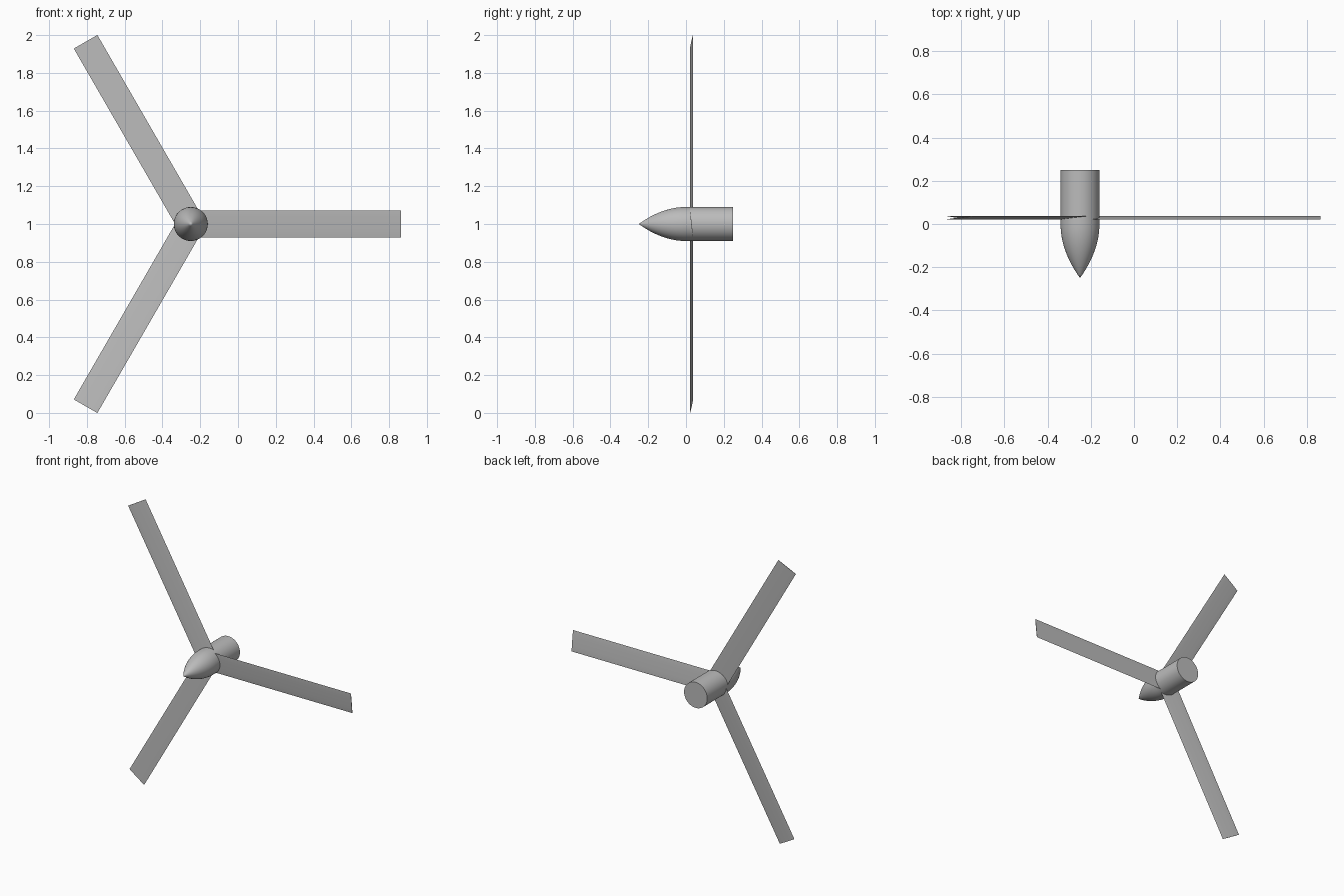
import bpy
import bmesh
from math import cos, sin, pi, radians
from mathutils import Matrix, Vector

cube = bpy.data.objects.get("Cube")
if cube:
    bpy.data.objects.remove(cube)

HUB = Vector((-0.25, 0, 1))
HUB_RADIUS = 0.09
BLADE_LENGTH = 1.114
HALF_CHORD = 0.072
BLADE_Y = 0.029

grey = bpy.data.materials.new("plain grey")
grey.use_nodes = True
grey.diffuse_color = (0.5, 0.5, 0.5, 1)
grey.node_tree.nodes["Principled BSDF"].inputs["Base Color"].default_value = (0.5, 0.5, 0.5, 1)


def finish(bm, name, smooth_angle):
    bmesh.ops.remove_doubles(bm, verts=bm.verts, dist=1e-5)
    bmesh.ops.recalc_face_normals(bm, faces=bm.faces)
    mesh = bpy.data.meshes.new(name)
    bm.to_mesh(mesh)
    bm.free()
    mesh.materials.append(grey)
    obj = bpy.data.objects.new(name, mesh)
    bpy.context.collection.objects.link(obj)
    bpy.ops.object.select_all(action="DESELECT")
    obj.select_set(True)
    bpy.context.view_layer.objects.active = obj
    bpy.ops.object.shade_smooth_by_angle(angle=radians(smooth_angle))
    return obj


def lathe(name, profile):
    """Spin (radius, y) points around the hub axis."""
    bm = bmesh.new()
    verts = [bm.verts.new(HUB + Vector((r, y, 0))) for r, y in profile]
    edges = [bm.edges.new(pair) for pair in zip(verts, verts[1:])]
    bmesh.ops.spin(bm, geom=verts + edges, cent=HUB, axis=(0, 1, 0),
                   angle=2 * pi, steps=48)
    return finish(bm, name, 35)


# Pointed nose with a parabolic curve, meeting the straight shaft
STEPS = 16
nose = [(HUB_RADIUS * (1 - (1 - i / STEPS) ** 2), -0.25 * (1 - i / STEPS))
        for i in range(STEPS + 1)]
lathe("nose_cone", nose)
lathe("hub_shaft", [(HUB_RADIUS, 0), (HUB_RADIUS, 0.25), (0, 0.25)])


def blade(name, angle):
    """Thin pitched blade, its upper edge leaning forward."""
    bm = bmesh.new()
    count = 12
    section = []
    for i in range(count):
        a = 2 * pi * i / count
        chord = cos(a)
        section.append((BLADE_Y - 0.008 * chord + 0.0015 * sin(a), HALF_CHORD * chord))
    root = [bm.verts.new((0, y, z)) for y, z in section]
    face = bm.faces.new(root)
    tip = bmesh.ops.extrude_face_region(bm, geom=[face], use_keep_orig=True)
    moved = [g for g in tip["geom"] if isinstance(g, bmesh.types.BMVert)]
    bmesh.ops.translate(bm, verts=moved, vec=(BLADE_LENGTH, 0, 0))
    turn = Matrix.Translation(HUB) @ Matrix.Rotation(-angle, 4, "Y")
    bmesh.ops.transform(bm, matrix=turn, verts=bm.verts)
    return finish(bm, name, 30)


for i, side in enumerate(("left", "upper", "lower")):
    blade(side + "_blade", i * 2 * pi / 3)
